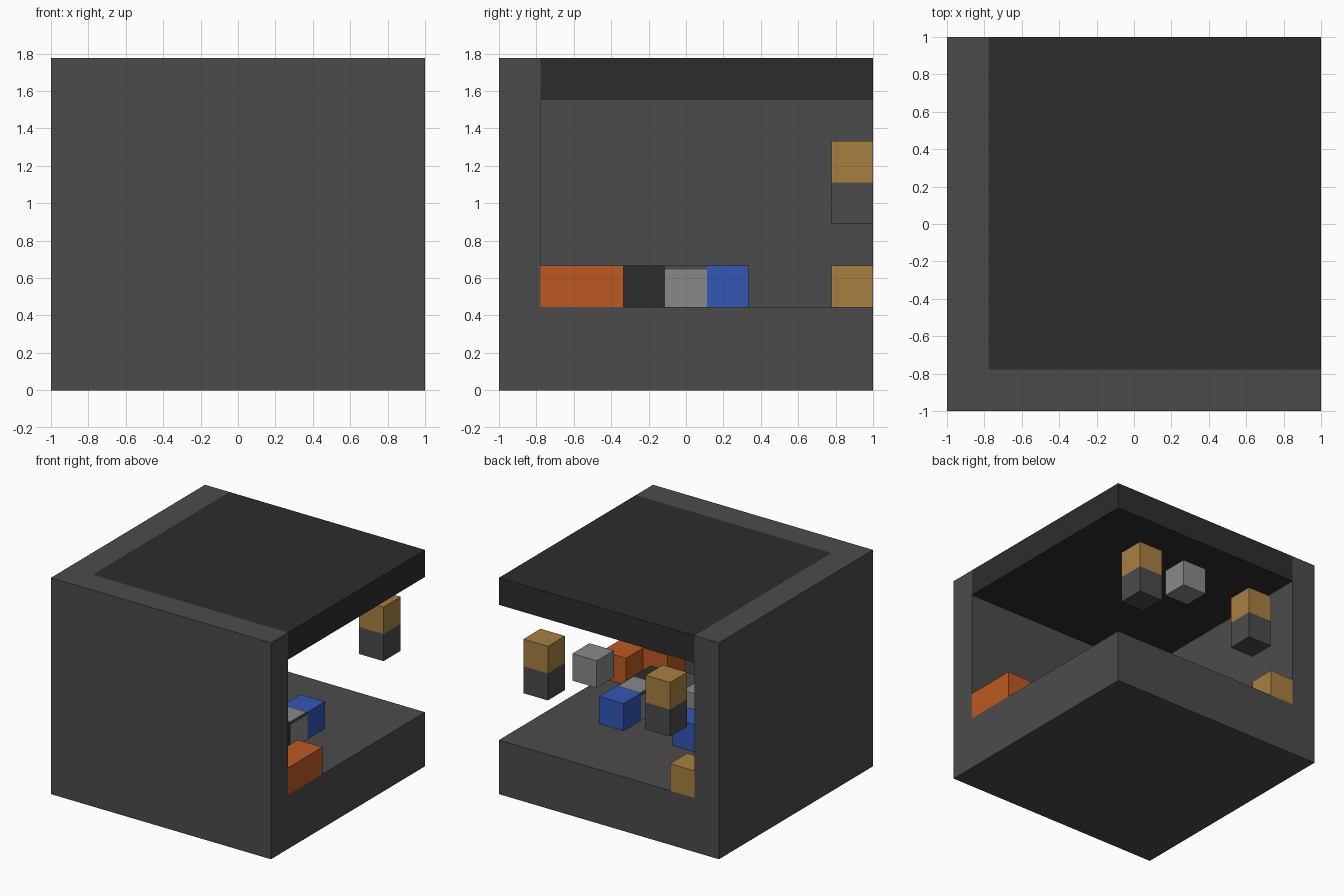
import bpy
import bmesh
from mathutils import Vector

if "Cube" in bpy.data.objects:
    bpy.data.objects.remove(bpy.data.objects["Cube"])

U = 2 / 9  # side of one building block


def linear(c):
    c /= 255
    return c / 12.92 if c <= 0.04045 else ((c + 0.055) / 1.055) ** 2.4


def material(name, r, g, b):
    m = bpy.data.materials.new(name)
    m.use_nodes = True
    color = (linear(r), linear(g), linear(b), 1)
    m.diffuse_color = color
    bsdf = m.node_tree.nodes["Principled BSDF"]
    bsdf.inputs["Base Color"].default_value = color
    bsdf.inputs["Roughness"].default_value = 0.9
    return m


charcoal = material("charcoal", 75, 75, 75)
black = material("soft black", 45, 45, 45)
orange = material("orange", 188, 90, 34)
grey = material("light grey", 137, 137, 137)
blue = material("blue", 52, 87, 182)
tan = material("tan", 168, 128, 66)


def block(name, mat, cell, size=(1, 1, 1)):
    """Box given by its lowest grid cell and its size in cells."""
    lo = Vector(cell) * U - Vector((1, 1, 0))
    dim = Vector(size) * U
    bm = bmesh.new()
    bmesh.ops.create_cube(bm, size=1)
    for v in bm.verts:
        v.co = lo + Vector((v.co[i] + 0.5) * dim[i] for i in range(3))
    mesh = bpy.data.meshes.new(name)
    bm.to_mesh(mesh)
    bm.free()
    mesh.materials.append(mat)
    ob = bpy.data.objects.new(name, mesh)
    bpy.context.collection.objects.link(ob)
    return ob


# Room shell: floor, two walls and flat roof, open at the back and left
block("floor", charcoal, (0, 0, 0), (9, 9, 2))
block("front_wall", charcoal, (0, 0, 2), (9, 1, 6))
block("side_wall", charcoal, (0, 1, 2), (1, 8, 6))
block("roof", black, (1, 1, 7), (8, 8, 1))

# Corner sofa
block("sofa_long_side", orange, (8, 1, 2), (1, 2, 1))
block("sofa_short_side", orange, (7, 1, 2))

# Counter with a dark cabinet and a dark-rimmed grey unit
block("cabinet", black, (6, 3, 2))
block("counter_unit", grey, (6, 4, 2), (1, 1, 0.9))
rim = block("counter_rim", charcoal, (6, 4, 2.9), (1, 1, 0.1))
rim.data.materials.append(grey)
bm = bmesh.new()
bm.from_mesh(rim.data)
top = max(bm.faces, key=lambda f: f.calc_center_median().z)
bmesh.ops.inset_region(bm, faces=[top], thickness=0.02)
top.material_index = 1
bm.to_mesh(rim.data)
bm.free()

# Grey table and blue seats
block("table", grey, (4, 3, 2))
for i, x in enumerate((3, 6)):
    block(f"blue_seat_{i + 1}", blue, (x, 5, 2))

# Hanging blocks and tan stool along the open back
for i, x in enumerate((2, 7)):
    block(f"hanging_base_{i + 1}", charcoal, (x, 8, 4))
    block(f"hanging_top_{i + 1}", tan, (x, 8, 5))
block("hanging_grey_block", grey, (5, 8, 5))
block("tan_stool", tan, (1, 8, 2))
